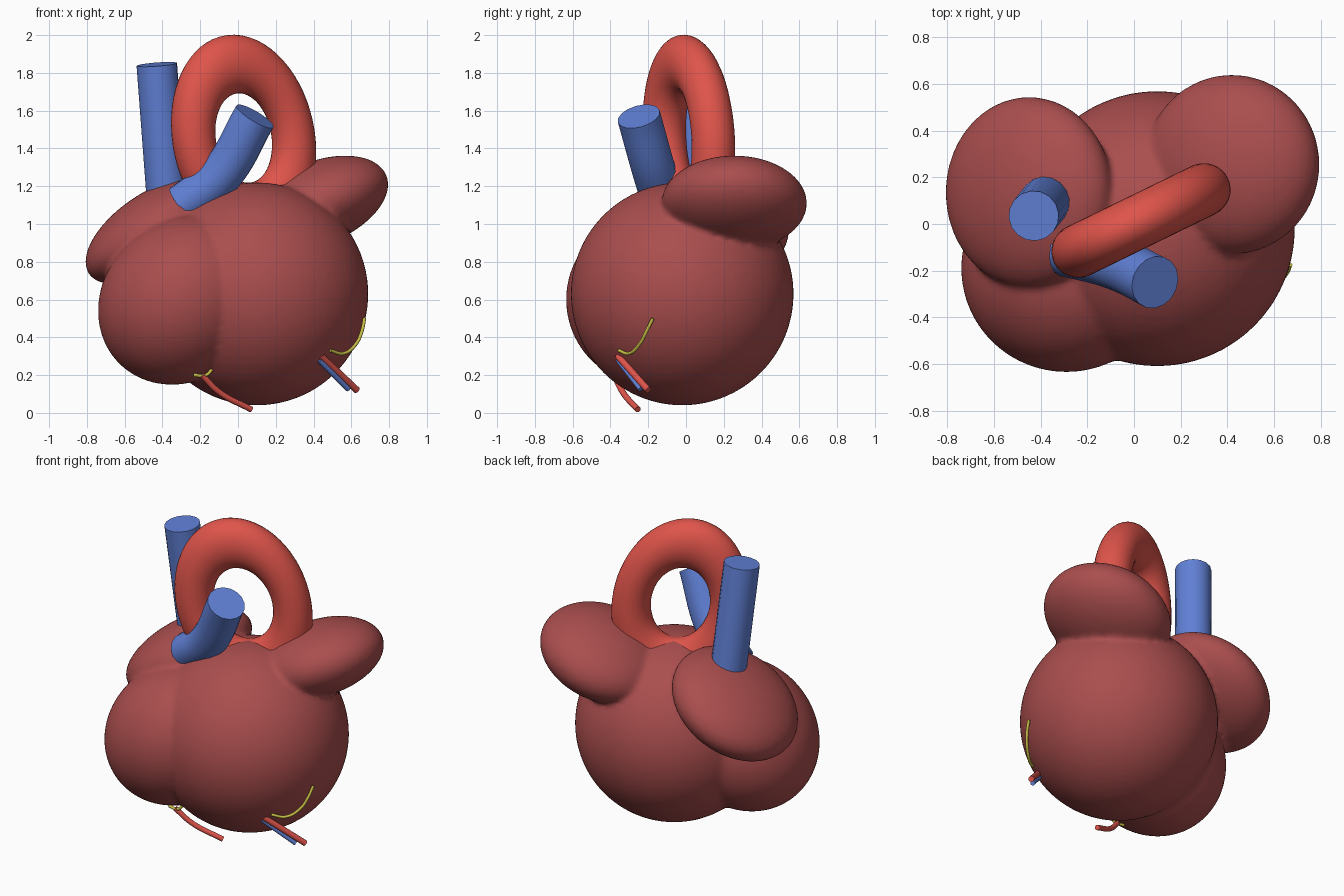
import bpy
from math import radians

cube = bpy.data.objects.get("Cube")
if cube:
    bpy.data.objects.remove(cube, do_unlink=True)


def material(name, rgb):
    m = bpy.data.materials.new(name)
    m.use_nodes = True
    m.diffuse_color = (*rgb, 1)
    bsdf = next(n for n in m.node_tree.nodes if n.type == 'BSDF_PRINCIPLED')
    bsdf.inputs["Base Color"].default_value = (*rgb, 1)
    return m


muscle = material("muscle_dark_red", (0.40, 0.075, 0.075))
artery = material("artery_red", (0.74, 0.09, 0.07))
vein = material("vein_blue", (0.12, 0.22, 0.68))
nerve = material("nerve_yellow", (0.58, 0.52, 0.06))


def finish(obj, name, mat):
    obj.name = name
    obj.data.materials.clear()
    obj.data.materials.append(mat)
    return obj


def chamber(name, centre, radii, tilt):
    """Ellipsoid whose +x side is raised by tilt degrees."""
    bpy.ops.mesh.primitive_uv_sphere_add(segments=64, ring_count=32, location=centre)
    obj = finish(bpy.context.object, name, muscle)
    obj.scale = radii
    obj.rotation_euler = (0, radians(-tilt), 0)
    return obj


def vessel(name, points, radius, mat):
    """Round tube with closed ends along a smooth path."""
    curve = bpy.data.curves.new(name, 'CURVE')
    curve.dimensions = '3D'
    curve.bevel_depth = radius
    curve.bevel_resolution = 6
    curve.use_fill_caps = True
    spline = curve.splines.new('BEZIER')
    spline.bezier_points.add(len(points) - 1)
    for bp, co in zip(spline.bezier_points, points):
        bp.co = co
        bp.handle_left_type = bp.handle_right_type = 'AUTO'
    obj = bpy.data.objects.new(name, curve)
    bpy.context.collection.objects.link(obj)
    bpy.ops.object.select_all(action='DESELECT')
    obj.select_set(True)
    bpy.context.view_layer.objects.active = obj
    bpy.ops.object.convert(target='MESH')
    obj = finish(bpy.context.object, name, mat)
    bpy.ops.object.shade_smooth_by_angle(angle=radians(50))
    return obj


# Four chambers fused into one muscle body with soft creases
chambers = [
    chamber("left_ventricle", (0.10, -0.02, 0.63), (0.59, 0.59, 0.59), 0),
    chamber("right_ventricle", (-0.29, -0.19, 0.60), (0.48, 0.445, 0.42), 45),
    chamber("right_atrium", (-0.45, 0.135, 0.965), (0.41, 0.41, 0.20), 34),
    chamber("left_atrium", (0.42, 0.255, 1.11), (0.395, 0.385, 0.22), 22),
]
bpy.ops.object.select_all(action='DESELECT')
for c in chambers:
    c.select_set(True)
body = chambers[0]
bpy.context.view_layer.objects.active = body
bpy.ops.object.join()
bpy.ops.object.transform_apply(location=True, rotation=True, scale=True)
finish(body, "heart_chambers", muscle)
remesh = body.modifiers.new("fuse", 'REMESH')
remesh.mode = 'VOXEL'
remesh.voxel_size = 0.018
remesh.use_smooth_shade = True
soften = body.modifiers.new("soften", 'SMOOTH')
soften.factor = 0.5
soften.iterations = 4

# Aortic arch: an upright ring stretched in height, leaning to the right
bpy.ops.mesh.primitive_torus_add(major_radius=0.29, minor_radius=0.115,
                                 major_segments=64, minor_segments=32)
aorta = finish(bpy.context.object, "aortic_arch", artery)
aorta.rotation_euler = (radians(90), 0, 0)
aorta.scale = (1, 1.37, 1)
bpy.ops.object.transform_apply(location=False, rotation=True, scale=True)
aorta.rotation_euler = (0, radians(-14), radians(26))
aorta.location = (0.03, 0.015, 1.455)
bpy.ops.object.shade_smooth()

# Great vessels
vessel("superior_vena_cava", [(-0.37, 0.11, 1.05), (-0.43, 0.035, 1.845)], 0.108, vein)
vessel("pulmonary_artery", [(-0.29, -0.11, 1.10), (-0.10, -0.16, 1.25),
                            (0.09, -0.25, 1.57)], 0.115, vein)

# Small surface vessels and nerves
vessel("left_coronary_artery", [(0.44, -0.36, 0.30), (0.63, -0.20, 0.12)], 0.018, artery)
vessel("left_coronary_vein", [(0.43, -0.36, 0.28), (0.585, -0.24, 0.125)], 0.014, vein)
vessel("left_nerve", [(0.49, -0.355, 0.33), (0.56, -0.30, 0.315), (0.625, -0.245, 0.365),
                      (0.655, -0.21, 0.43), (0.67, -0.175, 0.50)], 0.009, nerve)
vessel("right_coronary_artery", [(-0.19, -0.38, 0.20), (-0.10, -0.335, 0.11),
                                 (0.07, -0.255, 0.018)], 0.016, artery)
vessel("right_nerve", [(-0.235, -0.375, 0.20), (-0.17, -0.38, 0.20),
                       (-0.13, -0.375, 0.24)], 0.009, nerve)
